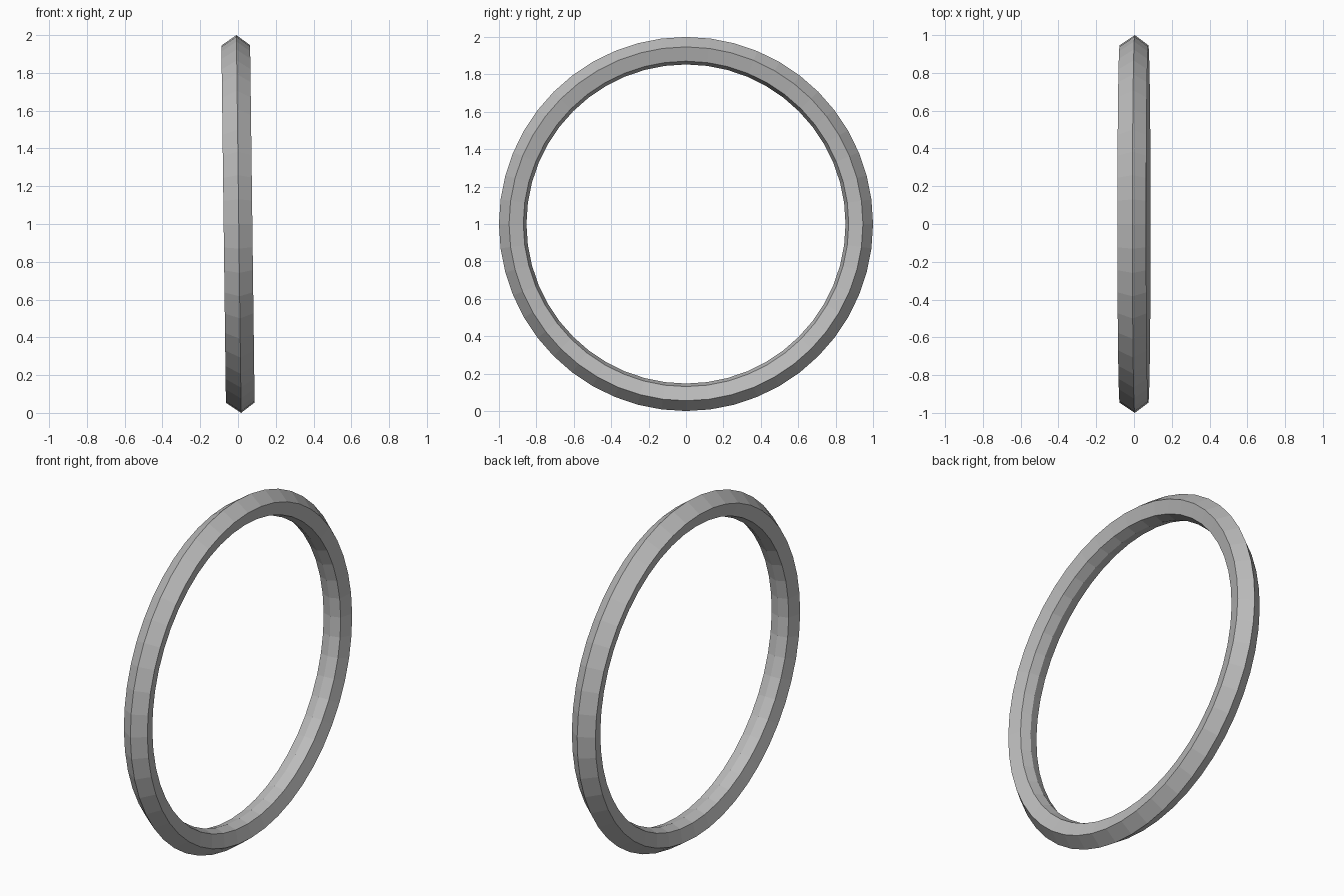
import bpy, bmesh, math
from mathutils import Matrix

if "Cube" in bpy.data.objects:
    bpy.data.objects.remove(bpy.data.objects["Cube"])

SEGMENTS = 48
TILT = math.radians(-0.72)

# Ring cross-section: (radius, offset along the ring axis)
profile = [(1.0, 0.004), (0.946, 0.076), (0.870, 0.055),
           (0.853, 0), (0.870, -0.055), (0.946, -0.076)]

# Sweep the faceted section around the x axis
bm = bmesh.new()
rows = []
for i in range(SEGMENTS):
    a = 2 * math.pi * i / SEGMENTS
    rows.append([bm.verts.new((x, r * math.cos(a), r * math.sin(a))) for r, x in profile])
n = len(profile)
for i in range(SEGMENTS):
    p, q = rows[i], rows[(i + 1) % SEGMENTS]
    for j in range(n):
        k = (j + 1) % n
        bm.faces.new((p[j], q[j], q[k], p[k]))
bmesh.ops.recalc_face_normals(bm, faces=bm.faces)

# Lean the ring very slightly and stand it on the ground
bm.transform(Matrix.Translation((0, 0, 1)) @ Matrix.Rotation(TILT, 4, 'Y'))
mesh = bpy.data.meshes.new("ring")
bm.to_mesh(mesh)
bm.free()

# Mid grey finish
grey = bpy.data.materials.new("mid_grey")
grey.diffuse_color = (0.5, 0.5, 0.5, 1)
grey.use_nodes = True
grey.node_tree.nodes["Principled BSDF"].inputs["Base Color"].default_value = grey.diffuse_color
mesh.materials.append(grey)
bpy.context.collection.objects.link(bpy.data.objects.new("ring", mesh))
